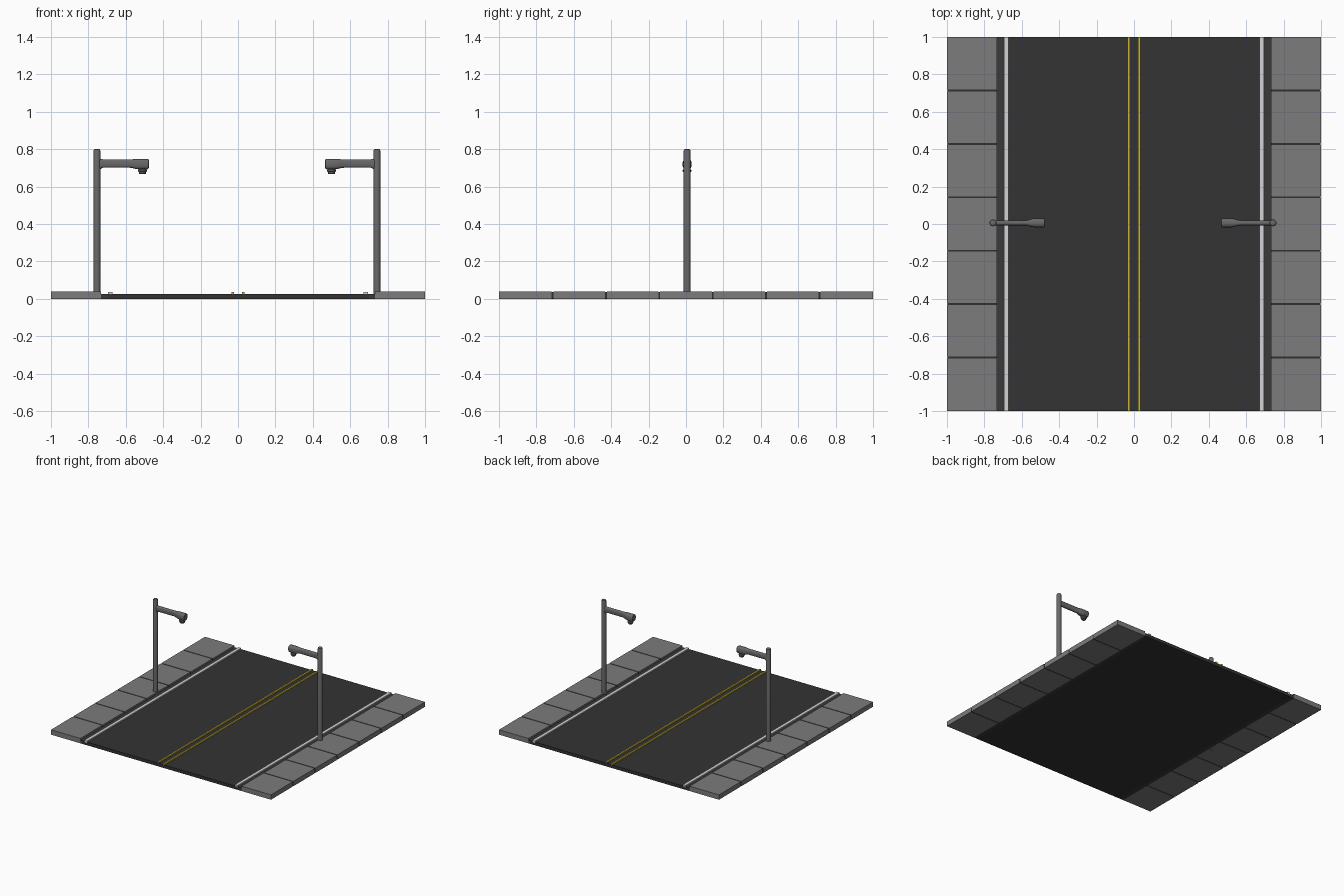
import bpy, bmesh, math

if "Cube" in bpy.data.objects:
    bpy.data.objects.remove(bpy.data.objects["Cube"])


def material(name, r, g, b):
    m = bpy.data.materials.new(name)
    m.diffuse_color = (r, g, b, 1)
    m.use_nodes = True
    m.node_tree.nodes["Principled BSDF"].inputs["Base Color"].default_value = m.diffuse_color
    return m


ASPHALT = material("asphalt", 0.033, 0.033, 0.033)
GUTTER = material("gutter", 0.042, 0.042, 0.042)
JOINT = material("joint", 0.03, 0.03, 0.03)
PAVING = material("paving", 0.2, 0.2, 0.2)
WHITE = material("white_paint", 0.65, 0.65, 0.68)
YELLOW = material("yellow_paint", 0.62, 0.46, 0.04)
METAL = material("metal", 0.14, 0.14, 0.14)


def finish(name, bm, mat, smooth=False):
    bmesh.ops.recalc_face_normals(bm, faces=bm.faces)
    me = bpy.data.meshes.new(name)
    bm.to_mesh(me)
    bm.free()
    me.materials.append(mat)
    ob = bpy.data.objects.new(name, me)
    bpy.context.collection.objects.link(ob)
    if smooth:
        bpy.ops.object.select_all(action='DESELECT')
        ob.select_set(True)
        bpy.context.view_layer.objects.active = ob
        bpy.ops.object.shade_smooth_by_angle(angle=math.radians(35))
    return ob


def box(name, x0, x1, y0, y1, z0, z1, mat):
    bm = bmesh.new()
    bmesh.ops.create_cube(bm, size=1)
    for v in bm.verts:
        v.co = ((x0 + x1) / 2 + v.co.x * (x1 - x0),
                (y0 + y1) / 2 + v.co.y * (y1 - y0),
                (z0 + z1) / 2 + v.co.z * (z1 - z0))
    return finish(name, bm, mat)


def loft(name, rings, mat):
    """Bridge a list of equal point rings and cap both ends."""
    bm = bmesh.new()
    loops = [[bm.verts.new(p) for p in ring] for ring in rings]
    n = len(loops[0])
    for a, b in zip(loops, loops[1:]):
        for i in range(n):
            j = (i + 1) % n
            bm.faces.new((a[i], a[j], b[j], b[i]))
    bm.faces.new(loops[0])
    bm.faces.new(loops[-1])
    return finish(name, bm, mat, True)


def lathe(name, cx, cy, profile, mat, n=24):
    angles = [2 * math.pi * i / n for i in range(n)]
    return loft(name, [[(cx + r * math.cos(a), cy + r * math.sin(a), z)
                        for a in angles] for r, z in profile], mat)


def rounded_ring(x, cy, half_y, z0, z1, n=24):
    """Superellipse cross-section in the yz plane."""
    ring = []
    for i in range(n):
        c, s = math.cos(2 * math.pi * i / n), math.sin(2 * math.pi * i / n)
        ring.append((x, cy + half_y * math.copysign(abs(c) ** 0.7, c),
                     (z0 + z1) / 2 + (z1 - z0) / 2 * math.copysign(abs(s) ** 0.7, s)))
    return ring


# Carriageway
box("road", -0.70, 0.70, -1, 1, 0, 0.026, ASPHALT)

SLABS, GAP = 7, 0.01
STEP = 2 / SLABS
LAMP_Y = 0.006

for side, label, pole_x in ((-1, "left", -0.754), (1, "right", 0.743)):
    def strip(name, a, b, y0, y1, z0, z1, mat):
        x0, x1 = sorted((side * a, side * b))
        box(f"{label}_{name}", x0, x1, y0, y1, z0, z1, mat)

    # Gutter and painted lines
    strip("gutter", 0.70, 0.733, -1, 1, 0, 0.026, GUTTER)
    strip("edge_line", 0.671, 0.696, -1, 1, 0.02, 0.036, WHITE)
    strip("centre_line", 0.0205, 0.0335, -1, 1, 0.02, 0.036, YELLOW)

    # Pavement slabs with dark joints
    for i in range(SLABS):
        y0 = -1 + i * STEP + (GAP / 2 if i else 0)
        y1 = -1 + (i + 1) * STEP - (GAP / 2 if i < SLABS - 1 else 0)
        strip(f"pavement_slab_{i + 1}", 0.733, 1, y0, y1, 0, 0.04, PAVING)
        if i:
            strip(f"pavement_joint_{i}", 0.733, 0.998, y0 - GAP, y0, 0.002, 0.037, JOINT)

    # Lamp post with rounded top
    lathe(f"{label}_lamp_post", pole_x, LAMP_Y,
          [(0.0185, 0), (0.0185, 0.79), (0.0165, 0.797), (0.012, 0.80)], METAL)

    # Arm that widens into the lamp head: reach, half width, bottom, top
    sections = [(0.0, 0.0135, 0.694, 0.747), (0.020, 0.0135, 0.695, 0.747),
                (0.032, 0.0135, 0.701, 0.746), (0.175, 0.0135, 0.701, 0.746),
                (0.190, 0.0165, 0.699, 0.746), (0.210, 0.0225, 0.694, 0.747),
                (0.225, 0.024, 0.692, 0.747), (0.268, 0.024, 0.692, 0.747),
                (0.275, 0.0225, 0.696, 0.746), (0.277, 0.020, 0.701, 0.744)]
    loft(f"{label}_lamp_arm",
         [rounded_ring(pole_x - side * d, LAMP_Y, w, z0, z1)
          for d, w, z0, z1 in sections], METAL)

    # Light fitting under the head
    lathe(f"{label}_light_fitting", pole_x - side * 0.243, LAMP_Y,
          [(0.018, 0.70), (0.018, 0.692), (0.024, 0.688), (0.024, 0.681),
           (0.019, 0.677), (0.019, 0.670), (0.016, 0.666)], METAL)
